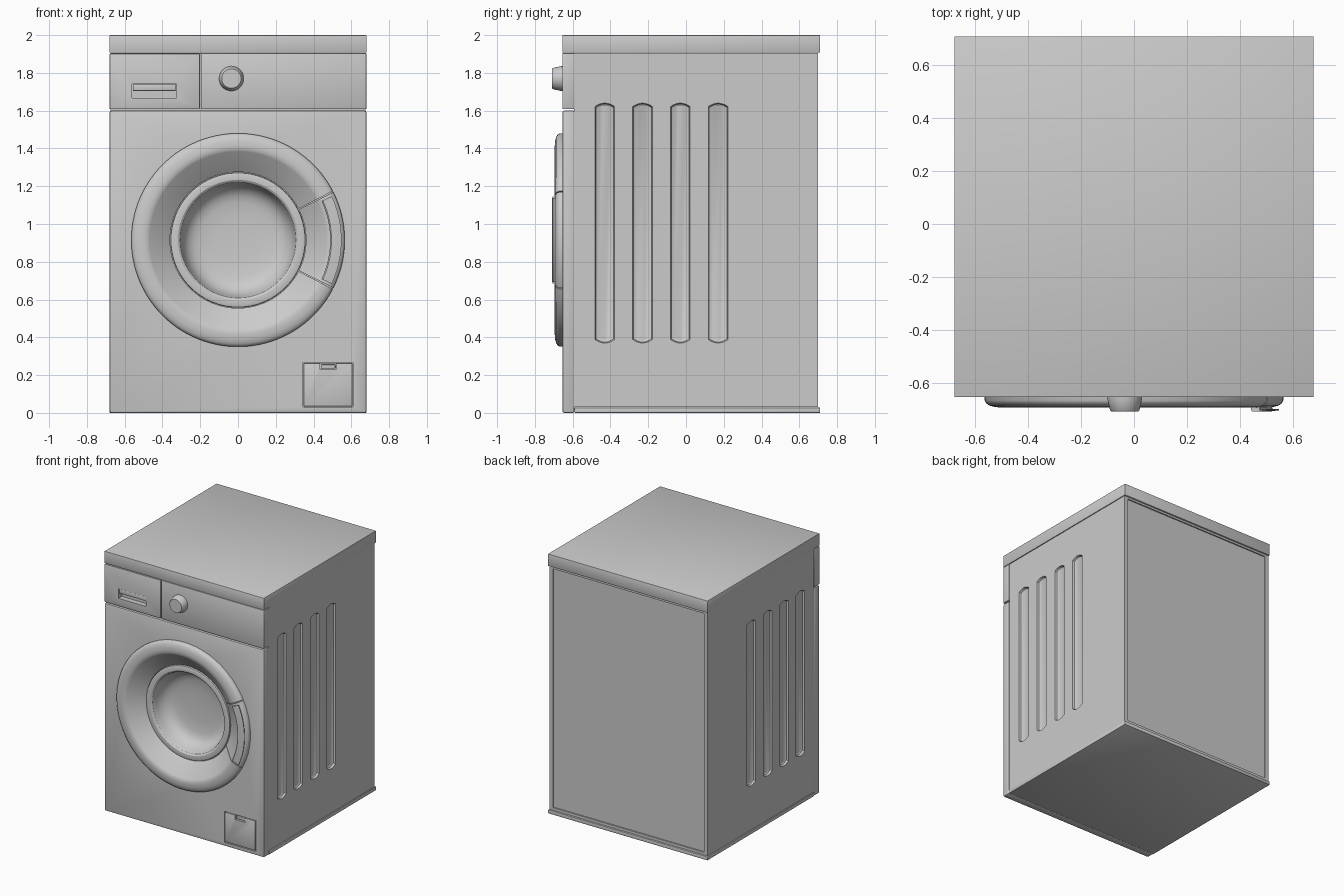
import bpy, bmesh, math

if "Cube" in bpy.data.objects:
    bpy.data.objects.remove(bpy.data.objects["Cube"])

CZ = 0.915  # height of the door centre


def finish(name, bm, angle=30):
    bmesh.ops.remove_doubles(bm, verts=bm.verts, dist=1e-5)
    bmesh.ops.recalc_face_normals(bm, faces=bm.faces)
    me = bpy.data.meshes.new(name)
    bm.to_mesh(me)
    bm.free()
    ob = bpy.data.objects.new(name, me)
    bpy.context.collection.objects.link(ob)
    smooth(ob, angle)
    return ob


def smooth(ob, angle=30):
    bpy.ops.object.select_all(action='DESELECT')
    ob.select_set(True)
    bpy.context.view_layer.objects.active = ob
    bpy.ops.object.shade_smooth_by_angle(angle=math.radians(angle))


def box(name, x, y, z, bevel=0.0):
    bm = bmesh.new()
    bmesh.ops.create_cube(bm, size=1)
    for v in bm.verts:
        for i, (a, b) in enumerate((x, y, z)):
            v.co[i] = (a + b) / 2 + v.co[i] * (b - a)
    if bevel:
        bmesh.ops.bevel(bm, geom=bm.edges[:], offset=bevel, segments=2,
                        profile=0.5, affect='EDGES')
    return finish(name, bm)


def lathe(name, profile, a0=0, a1=360, steps=96, centre=(0, CZ)):
    """Revolve a closed (radius, y) profile around a front-back axis."""
    full = a1 - a0 >= 360
    bm = bmesh.new()
    rings = []
    for i in range(steps if full else steps + 1):
        a = math.radians(a0 + (a1 - a0) * i / steps)
        rings.append([bm.verts.new((centre[0] + r * math.cos(a), y,
                                    centre[1] + r * math.sin(a))) for r, y in profile])
    n = len(profile)
    for i in range(steps):
        p, q = rings[i], rings[(i + 1) % len(rings)]
        for j in range(n):
            k = (j + 1) % n
            if profile[j][0] or profile[k][0]:
                bm.faces.new((p[j], p[k], q[k], q[j]))
    if not full:
        bm.faces.new(rings[0])
        bm.faces.new(rings[-1])
    return finish(name, bm)


def cut(ob, *cutters):
    for c in cutters:
        c.hide_render = True
        m = ob.modifiers.new("cut", 'BOOLEAN')
        m.operation, m.solver, m.object = 'DIFFERENCE', 'EXACT', c
        bpy.context.view_layer.objects.active = ob
        bpy.ops.object.modifier_apply(modifier=m.name)
        bpy.data.objects.remove(c)
    smooth(ob)


def disc_cutter(r, y0, y1):
    return lathe("cutter", [(0, y0), (r, y0), (r, y1), (0, y1)])


def groove_cutter(side, yc):
    """Long slot with shallow arched ends and sloping walls."""
    def outline(inset):
        w, h = 0.052 - inset, 0.635 - inset
        pts = []
        for s in (1, -1):
            for i in range(9):
                t = s * (1 - i / 4)
                pts.append((yc + w * t, 1.005 + s * (h - 0.018 * t * t)))
        return pts
    bm = bmesh.new()
    loops = [[bm.verts.new((side * x, y, z)) for y, z in outline(inset)]
             for x, inset in ((0.70, 0.0), (0.674, 0.0), (0.661, 0.005), (0.655, 0.014))]
    for p, q in zip(loops, loops[1:]):
        for j in range(len(p)):
            k = (j + 1) % len(p)
            bm.faces.new((p[j], p[k], q[k], q[j]))
    bm.faces.new(loops[0])
    bm.faces.new(loops[-1])
    return finish("cutter", bm)


# Cabinet with pressed side grooves, back recess and drum opening
cabinet = box("cabinet", (-0.675, 0.675), (-0.592, 0.70), (0.03, 1.905))
cut(cabinet, disc_cutter(0.42, -0.7, -0.42),
    box("cutter", (-0.645, 0.645), (0.69, 0.8), (0.05, 1.89)),
    *[groove_cutter(s, y) for s in (1, -1) for y in (-0.43, -0.23, -0.03, 0.17)])

# Worktop and base
box("worktop", (-0.68, 0.68), (-0.655, 0.71), (1.907, 2.0), 0.003)
box("base", (-0.68, 0.68), (-0.59, 0.71), (0.0, 0.028), 0.003)

# Front panel with door opening and hatch pocket
front = box("front_panel", (-0.68, 0.68), (-0.655, -0.59), (0.0, 1.6), 0.01)
cut(front, disc_cutter(0.5, -0.7, -0.5),
    box("cutter", (0.343, 0.61), (-0.7, -0.62), (0.03, 0.268)))

# Service hatch with finger notch
hatch = box("service_hatch", (0.348, 0.605), (-0.655, -0.61), (0.035, 0.263), 0.003)
cut(hatch, box("cutter", (0.435, 0.52), (-0.7, -0.63), (0.23, 0.3)))
box("hatch_latch", (0.44, 0.515), (-0.648, -0.62), (0.235, 0.255), 0.002)

# Control panel, detergent drawer and its grip
box("control_panel", (-0.196, 0.68), (-0.655, -0.59), (1.608, 1.905), 0.004)
drawer = box("detergent_drawer", (-0.68, -0.202), (-0.655, -0.59), (1.608, 1.902), 0.004)
cut(drawer, box("cutter", (-0.56, -0.325), (-0.7, -0.615), (1.668, 1.742)))
box("drawer_grip", (-0.557, -0.328), (-0.65, -0.61), (1.705, 1.739), 0.003)

# Program knob
lathe("program_knob", [(0, -0.64), (0.066, -0.64), (0.065, -0.665), (0.056, -0.704),
                       (0.051, -0.71), (0, -0.71)], steps=48, centre=(-0.035, 1.77))

# Door ring, with a separate sector carrying the handle
ring = [(0.565, -0.62), (0.565, -0.668), (0.56, -0.678), (0.548, -0.687), (0.525, -0.693),
        (0.50, -0.695), (0.48, -0.693), (0.468, -0.686), (0.36, -0.602),
        (0.36, -0.58), (0.49, -0.58), (0.49, -0.62)]
lathe("door_ring", ring, 27.3, 332.7, 90)
lathe("handle_sector", ring, -26.7, 26.7, 18)
lathe("door_handle", [(0.488, -0.68), (0.488, -0.704), (0.495, -0.71), (0.52, -0.709),
                      (0.548, -0.705), (0.548, -0.701), (0.525, -0.702), (0.52, -0.68)],
      -25, 25, 18)

# Glass bowl
lathe("door_glass", [(0.358, -0.60), (0.355, -0.61), (0.345, -0.614), (0.318, -0.612),
                     (0.307, -0.604), (0.302, -0.59), (0.295, -0.56), (0.282, -0.53),
                     (0.262, -0.505), (0.235, -0.488), (0.2, -0.478), (0.12, -0.471),
                     (0, -0.469), (0, -0.45), (0.358, -0.45)])
